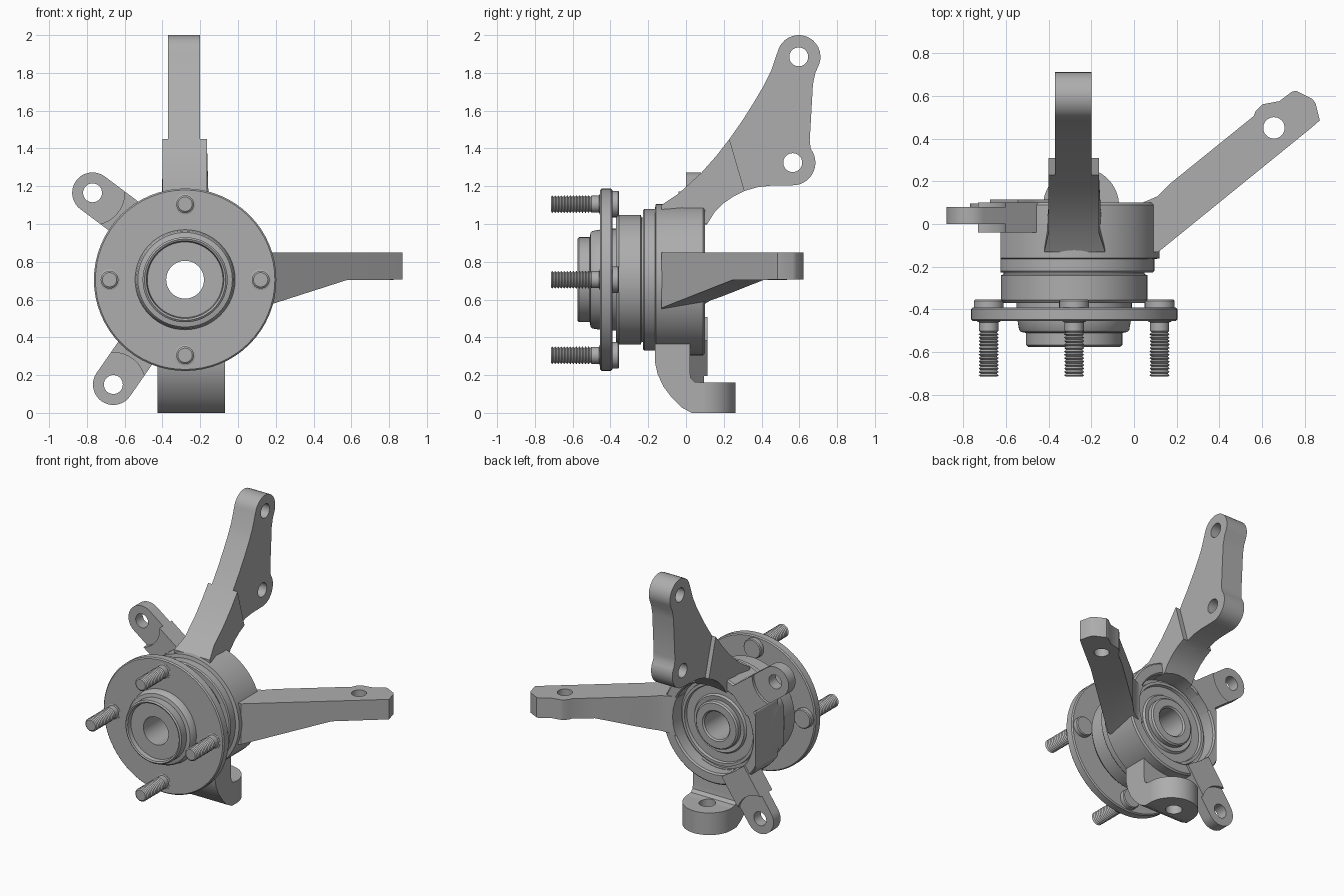
import bpy, bmesh
from math import sin, cos, pi, radians, atan2
from mathutils import Vector

cube = bpy.data.objects.get("Cube")
if cube:
    bpy.data.objects.remove(cube)

CX, CZ = -0.28, 0.705  # wheel axis, running along y

steel = bpy.data.materials.new("cast_steel_grey")
steel.use_nodes = True
GREY = (0.42, 0.42, 0.42, 1)
steel.diffuse_color = GREY
steel.node_tree.nodes["Principled BSDF"].inputs["Base Color"].default_value = GREY


def finish(name, bm):
    bmesh.ops.recalc_face_normals(bm, faces=bm.faces)
    mesh = bpy.data.meshes.new(name)
    bm.to_mesh(mesh)
    bm.free()
    mesh.materials.append(steel)
    ob = bpy.data.objects.new(name, mesh)
    bpy.context.scene.collection.objects.link(ob)
    return ob


def arc(cx, cy, r, a0, a1, n=16):
    angles = [radians(a0 + (a1 - a0) * i / n) for i in range(n + 1)]
    return [(cx + r * cos(a), cy + r * sin(a)) for a in angles]


def prism(name, pts, axis, lo, hi, edit=None):
    """Extrude a 2D outline along one axis."""
    place = {"x": lambda u, v, d: (d, u, v),
             "y": lambda u, v, d: (u, d, v),
             "z": lambda u, v, d: (u, v, d)}[axis]
    bm = bmesh.new()
    a = [bm.verts.new(place(u, v, lo)) for u, v in pts]
    b = [bm.verts.new(place(u, v, hi)) for u, v in pts]
    bm.faces.new(a)
    bm.faces.new(b)
    for i in range(len(a)):
        j = (i + 1) % len(a)
        bm.faces.new((a[i], a[j], b[j], b[i]))
    if edit:
        edit(bm)
    return finish(name, bm)


def lathe(name, profile, cx=CX, cz=CZ, n=64):
    """Revolve (radius, y) points about an axis along y; zero radius closes an end."""
    bm = bmesh.new()
    rings = []
    for r, y in profile:
        if r == 0:
            rings.append([bm.verts.new((cx, y, cz))] * n)
        else:
            rings.append([bm.verts.new((cx + r * cos(2 * pi * k / n), y, cz + r * sin(2 * pi * k / n)))
                          for k in range(n)])
    closed = profile[0][0] > 0
    for i in range(len(rings) if closed else len(rings) - 1):
        p, q = rings[i], rings[(i + 1) % len(rings)]
        for k in range(n):
            m = (k + 1) % n
            corners = list(dict.fromkeys((p[k], p[m], q[m], q[k])))
            bm.faces.new(corners)
    return finish(name, bm)


def hole(u, v, r, axis, lo, hi):
    return prism("cutter", arc(u, v, r, 0, 350, 35), axis, lo, hi)


def cut(ob, *cutters):
    """Subtract the cutters, bake the result and drop the cutters."""
    for c in cutters:
        c.hide_render = True
        mod = ob.modifiers.new("cut", "BOOLEAN")
        mod.operation, mod.solver, mod.object = "DIFFERENCE", "EXACT", c
    graph = bpy.context.evaluated_depsgraph_get()
    mesh = bpy.data.meshes.new_from_object(ob.evaluated_get(graph))
    ob.modifiers.clear()
    ob.data = mesh
    for c in cutters:
        bpy.data.objects.remove(c)
    return ob


def bore():
    return hole(CX, CZ, 0.318, "y", 0.0, 0.4)


parts = []

# Wheel hub with flange, pilot and bore
parts.append(lathe("wheel_hub", [
    (0.1, -0.54), (0.2, -0.54), (0.205, -0.57), (0.215, -0.575), (0.225, -0.567),
    (0.225, -0.51), (0.25, -0.505), (0.258, -0.495), (0.265, -0.455), (0.475, -0.455),
    (0.483, -0.447), (0.483, -0.398), (0.475, -0.39), (0.27, -0.39), (0.27, -0.3),
    (0.17, -0.3), (0.17, 0.045), (0.16, 0.055), (0.11, 0.055), (0.1, 0.045)]))

# Bearing and its rear seal
parts.append(lathe("bearing", [
    (0.25, -0.37), (0.33, -0.37), (0.343, -0.355), (0.343, -0.24), (0.33, -0.235),
    (0.33, -0.15), (0.25, -0.15)]))
parts.append(lathe("rear_seal", [
    (0.165, 0.015), (0.2, 0.02), (0.21, 0.005), (0.27, 0.005), (0.275, 0.025),
    (0.295, 0.025), (0.3, -0.05), (0.165, -0.05)]))

# Knuckle body, flat on the right side
body = lathe("knuckle_body", [
    (0.25, -0.228), (0.368, -0.228), (0.375, -0.22), (0.375, -0.165), (0.4, -0.16),
    (0.4, 0.09), (0.39, 0.1), (0.33, 0.1), (0.32, 0.09), (0.32, 0.0), (0.25, 0.0)])
flat = prism("cutter", [(-0.9, -0.5), (-0.625, -0.5), (-0.625, 0.5), (-0.9, 0.5)], "z", 0, 1.5)
parts.append(cut(body, flat))

# Strut arm: thin upper blade over a wider root
front_edge = [(-0.13, 1.0), (-0.13, 1.1), (-0.04, 1.16), (0.08, 1.27), (0.16, 1.36), (0.23, 1.45)]
under_edge = [(0.31, 1.175), (0.25, 1.145), (0.2, 1.11), (0.15, 1.06), (0.1, 0.98)]
blade = (front_edge + [(0.3, 1.55), (0.36, 1.645), (0.41, 1.73), (0.45, 1.81)]
         + arc(0.597, 1.885, 0.115, 165, -20)
         + [(0.685, 1.8), (0.672, 1.74), (0.655, 1.44), (0.66, 1.4)]
         + arc(0.565, 1.325, 0.12, 25, -90)
         + [(0.45, 1.203), (0.38, 1.195)] + under_edge)
parts.append(cut(prism("strut_arm", blade, "x", -0.37, -0.2),
                 hole(0.597, 1.885, 0.05, "x", -1, 1),
                 hole(0.565, 1.325, 0.05, "x", -1, 1), bore()))


def flare(bm):
    for v in bm.verts:
        if v.co.z < 1.12 and v.co.y < 0:
            v.co.x += 0.03 if v.co.x > CX else -0.02


parts.append(cut(prism("strut_arm_root", front_edge + under_edge, "x", -0.4, -0.165, flare), bore()))

# Steering arm with an underside that deepens toward the body
ALONG = Vector((0.77, 0.63, 0))
CREASE = 0.605


def deepen(bm):
    bmesh.ops.bisect_plane(bm, geom=bm.verts[:] + bm.edges[:] + bm.faces[:],
                           plane_co=ALONG * CREASE, plane_no=ALONG)
    for v in bm.verts:
        if v.co.z < 0.75:
            v.co.z -= 0.25 * max(0, CREASE - v.co.dot(ALONG))


steering = [(-0.05, -0.13), (0.115, -0.13), (0.83, 0.45), (0.87, 0.485), (0.85, 0.565),
            (0.835, 0.585), (0.76, 0.623), (0.74, 0.62), (0.68, 0.575), (0.6, 0.56),
            (0.57, 0.53), (0.56, 0.505), (0.17, 0.19), (0.11, 0.13), (0.04, 0.1), (-0.05, 0.1)]
parts.append(cut(prism("steering_arm", steering, "z", 0.705, 0.85, deepen),
                 hole(0.655, 0.45, 0.05, "z", 0, 1), bore()))

# Lower ball joint bracket: curved wall and rounded foot
wall = [(-0.165, 0.42), (-0.165, 0.27), (-0.15, 0.205), (-0.12, 0.14), (-0.075, 0.08),
        (-0.025, 0.03), (0.03, 0.0), (0.09, 0.0), (0.09, 0.16), (0.045, 0.165),
        (0.025, 0.185), (0.02, 0.22), (0.02, 0.42)]
parts.append(cut(prism("lower_bracket_wall", wall, "x", -0.425, -0.07),
                 hole(-0.248, 0.11, 0.055, "z", -1, 0.2), bore()))
foot = [(-0.07, 0.04)] + arc(-0.2475, 0.085, 0.1775, 0, 180, 32) + [(-0.425, 0.04)]
parts.append(cut(prism("lower_bracket_foot", foot, "z", 0, 0.16),
                 hole(-0.248, 0.11, 0.055, "z", -1, 0.2)))


# Caliper lugs: rounded ears, spot-faced around the bolt hole
def lug(name, x, z, dx, dz, lo, hi, length):
    turn = atan2(dz, dx) * 180 / pi
    ear = arc(x, z, 0.108, turn + 90, turn + 270, 24)
    ends = [(u + dx * length, v + dz * length) for u, v in (ear[-1], ear[0])]
    ob = prism(name, ear + ends, "y", lo - 0.04, hi + 0.02)
    return cut(ob, hole(x, z, 0.05, "y", -1, 1), hole(x, z, 0.17, "y", -1, lo),
               hole(x, z, 0.17, "y", hi, 1), bore())


parts.append(lug("upper_caliper_lug", -0.77, 1.165, 0.8, -0.6, 0.0, 0.08, 0.36))
parts.append(lug("lower_caliper_lug", -0.66, 0.15, 0.57, 0.82, 0.015, 0.095, 0.36))

# Wheel studs with ridged threads and round heads behind the flange
thread = [(0, -0.715), (0.038, -0.715)]
for i in range(13):
    y = -0.708 + i * 0.016
    thread += [(0.047, y), (0.038, y + 0.008)]
stud = thread + [(0.045, -0.5), (0.045, -0.46), (0.055, -0.457), (0.055, -0.39), (0.07, -0.39),
                 (0.07, -0.36), (0.064, -0.354), (0, -0.354)]
for i, side in enumerate(("left", "top", "right", "bottom")):
    a = i * pi / 2
    parts.append(lathe(side + "_wheel_stud", stud, CX + 0.4 * cos(a), CZ + 0.4 * sin(a), 24))

# Smooth shading with crisp edges
bpy.ops.object.select_all(action="DESELECT")
for ob in parts:
    ob.select_set(True)
bpy.context.view_layer.objects.active = parts[0]
bpy.ops.object.shade_smooth_by_angle(angle=radians(30))
